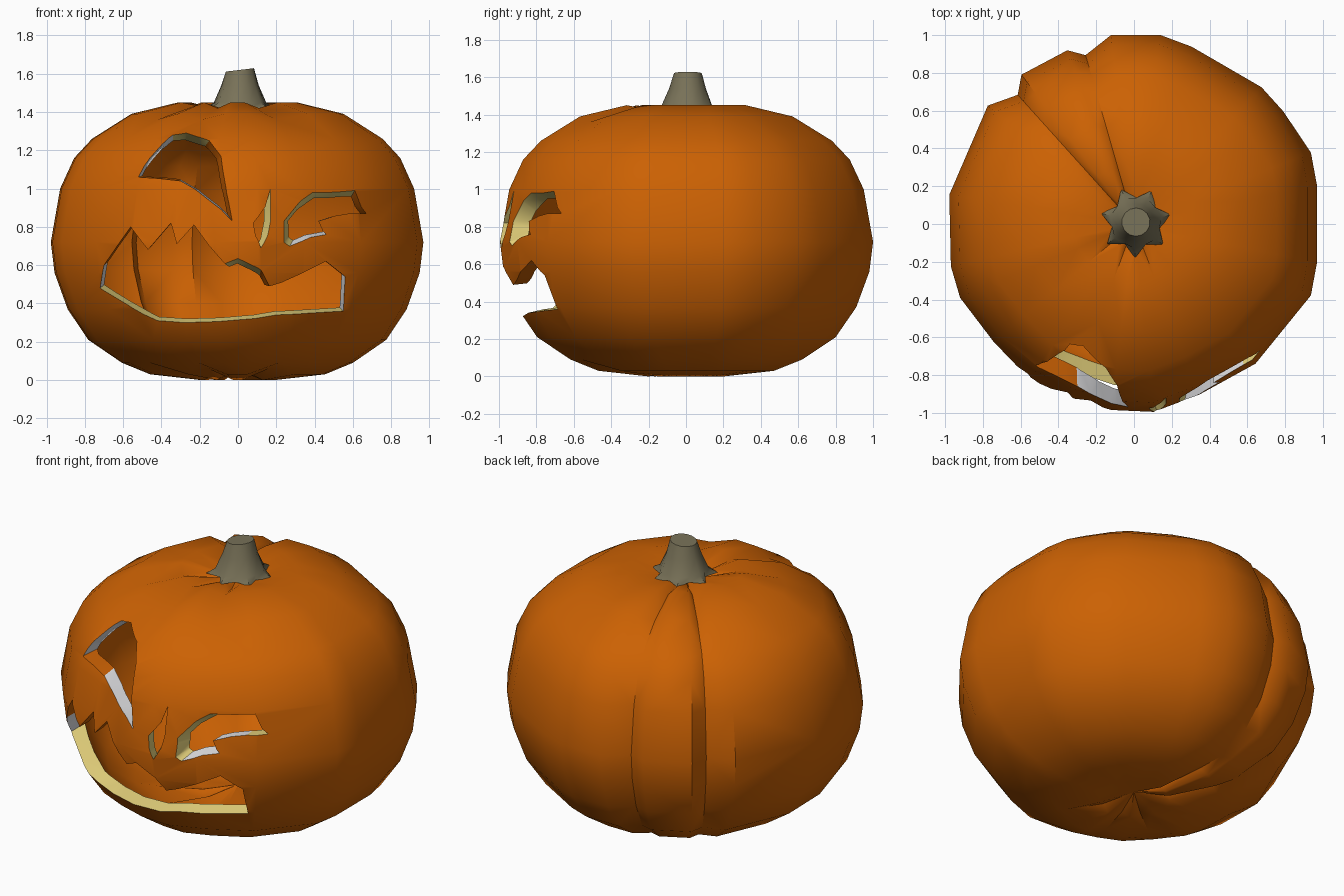
import bpy, bmesh, math
from mathutils import Vector
from mathutils.bvhtree import BVHTree

cube = bpy.data.objects.get("Cube")
if cube:
    bpy.data.objects.remove(cube, do_unlink=True)


def material(name, rgb):
    m = bpy.data.materials.new(name)
    m.use_nodes = True
    m.diffuse_color = (*rgb, 1)
    for n in m.node_tree.nodes:
        if n.type == 'BSDF_PRINCIPLED':
            n.inputs["Base Color"].default_value = (*rgb, 1)
            n.inputs["Roughness"].default_value = 0.8
    return m


orange = material("orange skin", (0.60, 0.12, 0.001))
yellow = material("pale yellow flesh", (0.78, 0.64, 0.20))
white = material("off white flesh", (0.75, 0.75, 0.77))
olive = material("olive stem", (0.19, 0.168, 0.098))
SKIN, YELLOW, WHITE = range(3)


def make_object(name, bm, mats):
    me = bpy.data.meshes.new(name)
    bm.to_mesh(me)
    bm.free()
    ob = bpy.data.objects.new(name, me)
    bpy.context.scene.collection.objects.link(ob)
    for m in mats:
        me.materials.append(m)
    return ob


def activate(ob):
    bpy.ops.object.select_all(action='DESELECT')
    ob.select_set(True)
    bpy.context.view_layer.objects.active = ob


def lathe(rings, bottom, top):
    """Skin a list of point rings and close both ends with fans."""
    bm = bmesh.new()
    rows = [[bm.verts.new(p) for p in ring] for ring in rings]
    n = len(rows[0])
    ends = bm.verts.new(bottom), bm.verts.new(top)
    for i in range(n):
        j = (i + 1) % n
        for a, b in zip(rows, rows[1:]):
            bm.faces.new((a[i], a[j], b[j], b[i]))
        bm.faces.new((ends[0], rows[0][j], rows[0][i]))
        bm.faces.new((ends[1], rows[-1][i], rows[-1][j]))
    bmesh.ops.recalc_face_normals(bm, faces=bm.faces)
    return bm


# Irregular pumpkin body: columns as (azimuth, radius), shared side profile
columns = [(12, .99), (22, 1.01), (37, .99), (47, .99), (72, .987), (82, 1.01),
           (97, 1.007), (106, .93), (111, .985), (127, .99), (132, .92), (141, .996),
           (171, .99), (193, .995), (203, 1.0), (220, .97), (236, .99), (250, .977),
           (263, .992), (276, 1.0), (291, .967), (311, .98), (338, 1.01), (348, .99)]
profile = [(.2, 0), (.47, .03), (.62, .09), (.80, .21), (.91, .37), (.98, .56),
           (1, .72), (.95, 1.0), (.875, 1.16), (.78, 1.26), (.57, 1.39),
           (.32, 1.45), (.14, 1.415)]
rings = []
for r, z in profile:
    ring = []
    for azimuth, radius in columns:
        a = math.radians(azimuth)
        # Narrow columns are grooves that also sink at the top and bottom
        sink = .03 * (radius < .98) * (r < .6)
        ring.append(Vector((r * radius * math.cos(a), r * radius * math.sin(a),
                            z + (sink if z < .7 else -sink))))
    rings.append(ring)
bm = lathe(rings, (0, 0, .05), (0, 0, 1.40))
bmesh.ops.triangulate(bm, faces=bm.faces)
skin = BVHTree.FromBMesh(bm)
body = make_object("pumpkin_body", bm, (orange, yellow, white))

# Hollow wall
activate(body)
wall = body.modifiers.new("wall", 'SOLIDIFY')
wall.thickness = .08
wall.offset = -1
bpy.ops.object.modifier_apply(modifier=wall.name)


# Wall colour of each opening, from the way the cut faces
def mouth_colour(x, z):
    if abs(x) > .88:
        return WHITE
    lip = .25 < x < .55 and z > .7
    return YELLOW if z < -.88 or lip else SKIN


def right_eye_colour(x, z):
    if x < -.35:
        return WHITE
    return SKIN if x > .7 or z < -.5 else YELLOW


def left_eye_colour(x, z):
    if z < -.5 and x > .12:
        return WHITE
    return SKIN if x > .6 else YELLOW


def nose_colour(x, z):
    return YELLOW


# Carved openings: outline (x, z, optional extra slope), taper, drift with depth
openings = {
    "mouth": ([(-.72, .48), (-.70, .60), (-.56, .80), (-.47, .68), (-.35, .82),
               (-.32, .71), (-.23, .81), (-.15, .70), (.0, .635, -.45),
               (.12, .575, -.45), (.23, .51), (.46, .62), (.56, .54), (.55, .36),
               (.2, .34), (-.28, .30), (-.42, .31)],
              (.35, .35), (0, .15), mouth_colour),
    "right_eye": ([(-.52, 1.06), (-.46, 1.16), (-.34, 1.28), (-.27, 1.29),
                   (-.15, 1.25), (-.09, 1.17), (-.06, .98), (-.03, .83),
                   (-.14, .93), (-.30, 1.04)], (1.0, 1.6), (-.1, 0), right_eye_colour),
    "nose": ([(.17, 1.0), (.17, .83), (.12, .69), (.08, .82)],
             (2.5, .5), (-.4, 0), nose_colour),
    "left_eye": ([(.24, .72), (.27, .70), (.46, .76), (.42, .83), (.58, .87),
                  (.67, .87), (.61, .99), (.39, .98), (.24, .83)],
                 (1.2, 2.4), (0, 0), left_eye_colour),
}


def carve(name, outline, taper, drift, colour):
    cx = sum(p[0] for p in outline) / len(outline)
    cz = sum(p[1] for p in outline) / len(outline)
    bm = bmesh.new()
    loops = []
    for depth in (-.3, .22):
        loop = []
        for x, z, *extra in outline:
            hit = skin.ray_cast(Vector((x, -3, z)), Vector((0, 1, 0)))[0]
            dx = drift[0] - (x - cx) * taper[0]
            dz = drift[1] - (z - cz) * taper[1] + sum(extra)
            loop.append(bm.verts.new((x + dx * depth, hit.y + depth, z + dz * depth)))
        loops.append(loop)
    front, back = loops
    bm.faces.new(front)
    bm.faces.new(back[::-1])
    n = len(front)
    for i in range(n):
        j = (i + 1) % n
        bm.faces.new((front[j], front[i], back[i], back[j]))
    bmesh.ops.recalc_face_normals(bm, faces=bm.faces)
    for f in bm.faces:
        f.material_index = colour(f.normal.x, f.normal.z)
    bmesh.ops.triangulate(bm, faces=bm.faces)
    cutter = make_object(name + "_cutter", bm, (orange, yellow, white))
    cutter.hide_render = True
    activate(body)
    cut = body.modifiers.new("cut", 'BOOLEAN')
    cut.operation = 'DIFFERENCE'
    cut.solver = 'EXACT'
    cut.object = cutter
    bpy.ops.object.modifier_apply(modifier=cut.name)
    bpy.data.objects.remove(cutter, do_unlink=True)


for name, shape in openings.items():
    carve(name, *shape)
activate(body)
bpy.ops.object.shade_smooth_by_angle(angle=math.radians(45))

# Stem with a star-shaped foot
rings = []
for r, z, star, tilt in ((.19, 1.42, .32, 0), (.14, 1.45, .08, 0),
                         (.10, 1.54, .04, 0), (.075, 1.62, 0, .12)):
    ring = []
    for i in range(14):
        a = math.tau * i / 14 + .2
        rr = r * (1 - star * (i % 2))
        x = rr * math.cos(a)
        ring.append((x + .01, rr * math.sin(a) + .01, z + tilt * x))
    rings.append(ring)
stem = make_object("stem", lathe(rings, (.01, .01, 1.40), (.01, .01, 1.62)), (olive,))
activate(stem)
bpy.ops.object.shade_smooth_by_angle(angle=math.radians(40))
